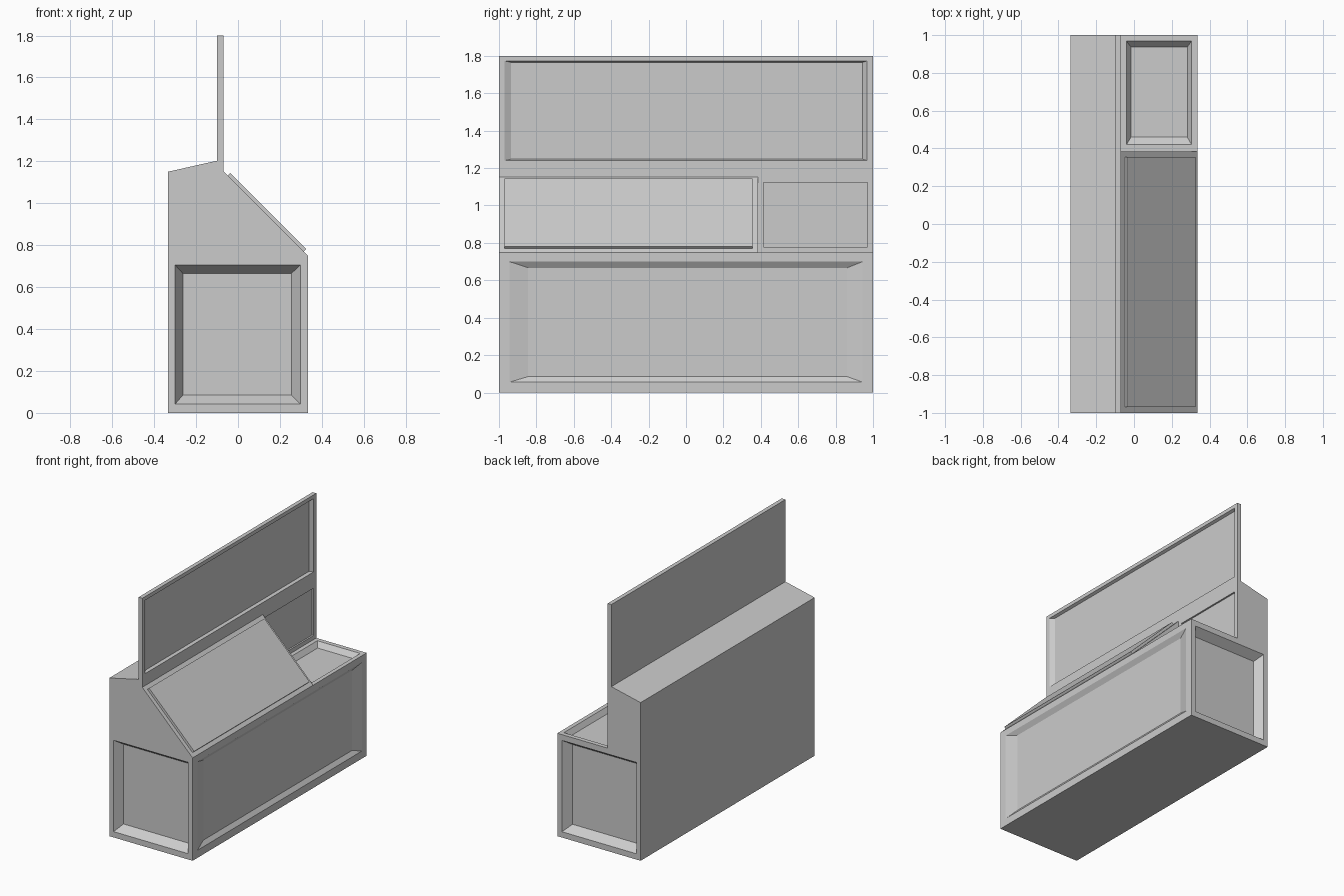
import bpy, bmesh
from mathutils import Vector

if "Cube" in bpy.data.objects:
    bpy.data.objects.remove(bpy.data.objects["Cube"])

STEP_Y = 0.385   # where the sloped top ends and the flat counter begins


def make_object(name, bm):
    bmesh.ops.recalc_face_normals(bm, faces=bm.faces)
    me = bpy.data.meshes.new(name)
    bm.to_mesh(me)
    bm.free()
    ob = bpy.data.objects.new(name, me)
    bpy.context.collection.objects.link(ob)
    return ob


def loft(bm, rings):
    """Closed solid through a list of equally long vertex rings."""
    vs = [[bm.verts.new(p) for p in r] for r in rings]
    n = len(vs[0])
    for a, b in zip(vs, vs[1:]):
        for i in range(n):
            bm.faces.new((a[i], a[(i + 1) % n], b[(i + 1) % n], b[i]))
    bm.faces.new(vs[0])
    bm.faces.new(vs[-1])


def recess(bm, axis, pos, out, outer, inner, depth):
    """Tapered cutter for a sunken panel; rectangles are (a0, a1, b0, b1)."""
    def ring(rect, w):
        a0, a1, b0, b1 = rect
        pts = []
        for a, b in ((a0, b0), (a1, b0), (a1, b1), (a0, b1)):
            p = [a, b]
            p.insert(axis, w)
            pts.append(Vector(p))
        return pts
    loft(bm, [ring(outer, pos + out * 0.01), ring(outer, pos),
              ring(inner, pos - out * depth)])


# Cabinet body: side profile run along y, with a step down at the far end
profile = {'a': (-.335, 0), 'b': (.335, 0), 'c': (.335, .748), 'd': (-.07, 1.153),
           'e': (-.07, 1.8), 'f': (-.10, 1.8), 'g': (-.10, 1.203), 'h': (-.335, 1.15),
           'q': (-.07, .748)}
sections = {'0': -1, '1': STEP_Y, '2': 1}
bm = bmesh.new()
verts = {}


def face(keys):
    vs = []
    for k in keys.split():
        if k not in verts:
            x, z = profile[k[0]]
            verts[k] = bm.verts.new((x, sections[k[1]], z))
        vs.append(verts[k])
    bm.faces.new(vs)


for keys in ("a0 b0 c0 d0 e0 f0 g0 h0",       # near end
             "a2 b2 c2 q2 e2 f2 g2 h2",       # far end
             "a0 b0 b2 a2",                   # underside
             "b0 c0 c1 c2 b2",                # lower right side
             "c0 d0 d1 c1", "c1 d1 q1",       # slope and its end
             "c1 q1 q2 c2",                   # flat counter
             "d0 d1 q1 q2 e2 e0",             # upright board front
             "e0 e2 f2 f0", "f0 f2 g2 g0", "g0 g2 h2 h0", "h0 h2 a2 a0"):
    face(keys)
body = make_object("cabinet_body", bm)

# Sunken panels
bm = bmesh.new()
for s in (-1, 1):                             # both ends
    recess(bm, 1, s, s, (-.30, .297, .042, .706), (-.263, .255, .085, .665), .06)
recess(bm, 0, .335, 1, (-.945, .945, .055, .70), (-.845, .862, .085, .667), .022)
recess(bm, 0, -.07, 1, (-.97, .968, 1.24, 1.773), (-.935, .945, 1.248, 1.765), .02)
recess(bm, 0, -.07, 1, (.415, .97, .778, 1.122), (.415, .97, .778, 1.122), .012)
recess(bm, 2, .748, 1, (-.04, .305, .42, .968), (-.016, .282, .46, .937), .035)
cutter = make_object("panel_cutter", bm)
cutter.hide_render = True

mod = body.modifiers.new("panels", 'BOOLEAN')
mod.operation = 'DIFFERENCE'
mod.solver = 'EXACT'
mod.object = cutter
bpy.context.view_layer.objects.active = body
bpy.ops.object.modifier_apply(modifier=mod.name)
bpy.data.objects.remove(cutter)

# Raised plate lying on the slope
top, low = Vector((-.07, 0, 1.153)), Vector((.335, 0, .748))
along = (low - top).normalized()
out = Vector((-along.z, 0, along.x))
a, b = top + along * .03, low - along * .03
t = out * .018
bm = bmesh.new()
loft(bm, [[p + Vector((0, y, 0)) for p in (a, b, b + t, a + t)]
          for y in (-.97, STEP_Y - .03)])
make_object("sloped_plate", bm)
